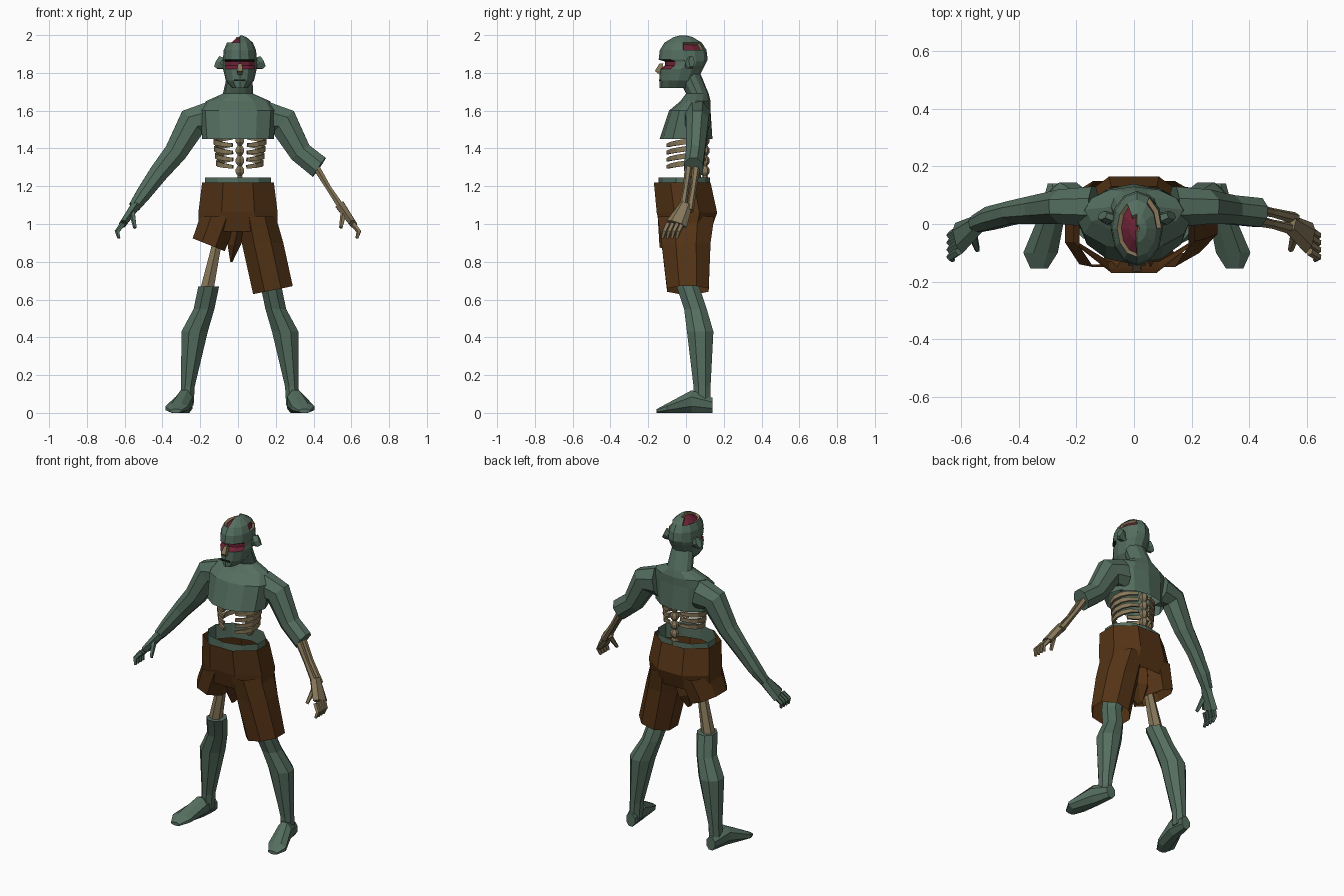
import bpy, bmesh
from math import cos, sin, pi
from mathutils import Vector

cube = bpy.data.objects.get("Cube")
if cube:
    bpy.data.objects.remove(cube)

ALONG_Y, UP = Vector((0, 1, 0)), Vector((0, 0, 1))
LEAN = .01  # head and spine sit slightly to the left


def material(name, *rgb):
    mat = bpy.data.materials.new(name)
    mat.use_nodes = True
    colour = (*rgb, 1)
    mat.diffuse_color = colour
    shader = mat.node_tree.nodes["Principled BSDF"]
    shader.inputs["Base Color"].default_value = colour
    return mat


skin = material("green_skin", .09, .155, .115)
cloth = material("brown_cloth", .09, .034, .008)
bone = material("old_bone", .24, .185, .1)
flesh = material("red_flesh", .15, .016, .035)
dark = material("dark_socket", .01, .015, .01)


def loft(name, rings, mat, sides=8, axis=None, depth_dir=ALONG_Y, flat_front=True,
         capped=True, slope=0):
    """Skin rings of (x, y, z, half width, half depth).

    Depth equals width when left out. Without an axis the rings face along the path.
    Slope tilts the last ring sideways."""
    bm = bmesh.new()
    centres = [Vector(ring[:3]) for ring in rings]
    last = len(rings) - 1
    grow = 1 / cos(pi / sides) if flat_front else 1
    loops = []
    for i, (centre, ring) in enumerate(zip(centres, rings)):
        width, depth = ring[3], ring[-1]
        path = axis or centres[min(i + 1, last)] - centres[max(i - 1, 0)]
        path = path.normalized()
        back = (depth_dir - path * depth_dir.dot(path)).normalized()
        across = path.cross(back)
        loop = []
        for k in range(sides):
            angle = 2 * pi * (k + flat_front / 2) / sides
            point = centre + grow * (across * cos(angle) * width + back * sin(angle) * depth)
            if i == last:
                point.z += slope * (point.x - centre.x)
            loop.append(bm.verts.new(point))
        loops.append(loop)
    for low, high in zip(loops, loops[1:]):
        for k in range(sides):
            following = (k + 1) % sides
            bm.faces.new((low[k], low[following], high[following], high[k]))
    if capped:
        bm.faces.new(loops[0])
        bm.faces.new(loops[-1])
    bmesh.ops.recalc_face_normals(bm, faces=bm.faces)
    mesh = bpy.data.meshes.new(name)
    bm.to_mesh(mesh)
    bm.free()
    mesh.materials.append(mat)
    part = bpy.data.objects.new(name, mesh)
    bpy.context.collection.objects.link(part)
    return part


def sided(sign, rings, shift=0):
    return [(sign * x + shift, *rest) for x, *rest in rings]


# Chest and neck, hollow below
loft("chest", [(0, 0, 1.45, .19, .14), (0, .02, 1.6, .2, .11), (0, .05, 1.65, .17, .08),
               (0, .06, 1.69, .08, .06), (LEAN, .01, 1.8, .065)],
     skin, 12, UP, flat_front=False, capped=False)


# Head: round skull above the brow, flat face below it, recessed eye band
def head_ring(z):
    rise = (z - 1.86) / .14
    fullness = (1 - (rise if rise > 0 else -.9 * rise) ** 3) ** .6
    if rise > 0:
        return LEAN, -.015, z, .09 * fullness, .13 * fullness
    front = -.11 if z > 1.83 else -.14
    back = .11 + rise * .07
    return LEAN, (front + back) / 2, z, .09 * fullness, (back - front) / 2


heights = (1.72, 1.76, 1.82, 1.84, 1.86, 1.87, 1.92, 1.96, 1.99, 1.999)
head = loft("head", [head_ring(z) for z in heights], skin, 12, UP, flat_front=False)
for extra in (flesh, dark, bone):
    head.data.materials.append(extra)
SKIN, FLESH, DARK, BONE = range(4)
bm = bmesh.new()
bm.from_mesh(head.data)
crown, gash = [], []
for face in bm.faces:
    c = face.calc_center_median()
    if c.y < -.05 and 1.82 < c.z < 1.87:
        face.material_index = FLESH if c.z < 1.86 else DARK
    elif c.z > 1.96 and c.x < LEAN and c.y < .05:
        crown.append(face)
    elif 1.92 < c.z < 1.96 and c.x > .03 and c.y > 0:
        gash.append(face)
# Sunken wounds with a bone rim
for wound in (crown, gash):
    rim = bmesh.ops.inset_region(bm, faces=wound, thickness=.006, depth=-.015)["faces"]
    for face in rim:
        face.material_index = BONE
    for face in wound:
        face.material_index = FLESH
bm.to_mesh(head.data)
bm.free()

loft("nose", [(LEAN, -.13, 1.85, .01), (LEAN, -.145, 1.81, .016, .02),
              (LEAN, -.13, 1.79, .01)], bone, 4, UP)
loft("mouth", [(LEAN + x, -.14, 1.76, .004) for x in (-.03, .03)], dark, 4)


def hand(sign, side, mat):
    loft(side + "_palm", sided(sign, [(.54, 0, 1.1, .025, .03), (.61, -.05, 1, .018, .05)]),
         mat, 6)
    for i, finger in enumerate(("little", "ring", "middle", "index")):
        y = -.02 - .025 * i
        loft(f"{side}_{finger}_finger", sided(sign, [(.61, y, 1, .012),
             (.64, y - .02, .96, .011), (.63, y - .03, .925, .007)]), mat, 5)
    loft(side + "_thumb", sided(sign, [(.56, -.04, 1.06, .014), (.545, -.09, .98, .008)]), mat, 5)


# Arms: the right is whole, the left is torn to the bone below the elbow
upper_arm = [(.14, .06, 1.56, .09, .07), (.24, .06, 1.54, .08, .06), (.33, .05, 1.38, .06, .05)]
forearm = [(.42, .04, 1.27, .05, .04), (.5, .02, 1.16, .04), (.55, 0, 1.09, .03)]
loft("right_arm", sided(-1, upper_arm + forearm), skin)
loft("left_arm", upper_arm + [(.43, .04, 1.3, .055, .05)], skin, slope=.2)
hand(-1, "right", skin)
hand(1, "left", bone)
for label, y in (("inner", .02), ("outer", .06)):
    loft(label + "_forearm_bone", [(.39, y, 1.34, .02), (.48, y - .02, 1.19, .014),
                                   (.56, y - .04, 1.07, .018)], bone, 6)

# Spine of alternating wide and narrow sections
loft("spine", [(LEAN, .1, 1.2 + .018 * i, .022 if i % 3 else .011) for i in range(17)],
     bone, 6, UP)

# Pelvis stump and hollow torn shorts
loft("pelvis_stump", [(0, -.01, z, .175, .13) for z in (1.15, 1.245)], skin, 10, UP, capped=False)
loft("shorts_hips", [(0, -.02, 1.22, .19, .15), (0, .005, 1.06, .21, .16),
                     (0, 0, .96, .21, .13)], cloth, 8, UP, capped=False)
loft("shorts_left_leg", [(.1, 0, 1.04, .1, .15), (.13, 0, .9, .11, .13),
                         (.185, .01, .65, .105, .11)], cloth, 8, UP, capped=False, slope=.2)
loft("shorts_right_leg", [(-.1, 0, 1.04, .1, .15), (-.155, -.01, .89, .085, .13)],
     cloth, 8, UP, capped=False, slope=-.4)
loft("shorts_rag", [(0, 0, .98, .055, .1), (-.02, .01, .89, .035, .08),
                    (-.035, .01, .8, .006, .02)], cloth, 6, UP, capped=False)

# Legs, feet, ears and ribs on both sides
thigh = [(.125, 0, .85, .06, .07)]
shin = [(.165, .01, .67, .055, .06), (.19, .05, .55, .055, .06), (.24, .075, .43, .07),
        (.275, .085, .14, .036, .045), (.28, .085, .04, .035, .045)]
foot = [(.28, .14, .04, .03, .04), (.295, .03, .06, .045, .06),
        (.335, -.1, .025, .06, .025), (.34, -.155, .01, .03, .01)]
ear = [(.08, .015, 1.83, .01, .02), (.1, .02, 1.85, .035, .02), (.12, .03, 1.86, .03, .015)]
for sign, side in ((1, "left"), (-1, "right")):
    loft(side + "_leg", sided(sign, thigh + shin if sign > 0 else shin, LEAN), skin, 8, UP)
    loft(side + "_foot", sided(sign, foot, LEAN), skin, 8, -ALONG_Y, UP)
    loft(side + "_ear", sided(sign, ear, LEAN), skin, 6)
    for i, label in enumerate(("top", "upper", "lower", "bottom")):
        reach = .135 - .005 * i
        sweep = [pi * (k + .5) / 7 for k in range(7)]
        arc = [(reach * sin(a) ** .8, .1 * cos(a), 1.46 - .038 * i - .015 * a,
                .006, .008 + .006 * sin(a)) for a in sweep]
        loft(f"{side}_{label}_rib", sided(sign, arc, LEAN), bone, 4, depth_dir=UP)

# Bare right thigh bone
loft("right_thigh_bone", [(-.08, 0, 1.06, .035), (-.115, 0, .88, .025),
                          (-.165, .01, .65, .035)], bone, 6)
